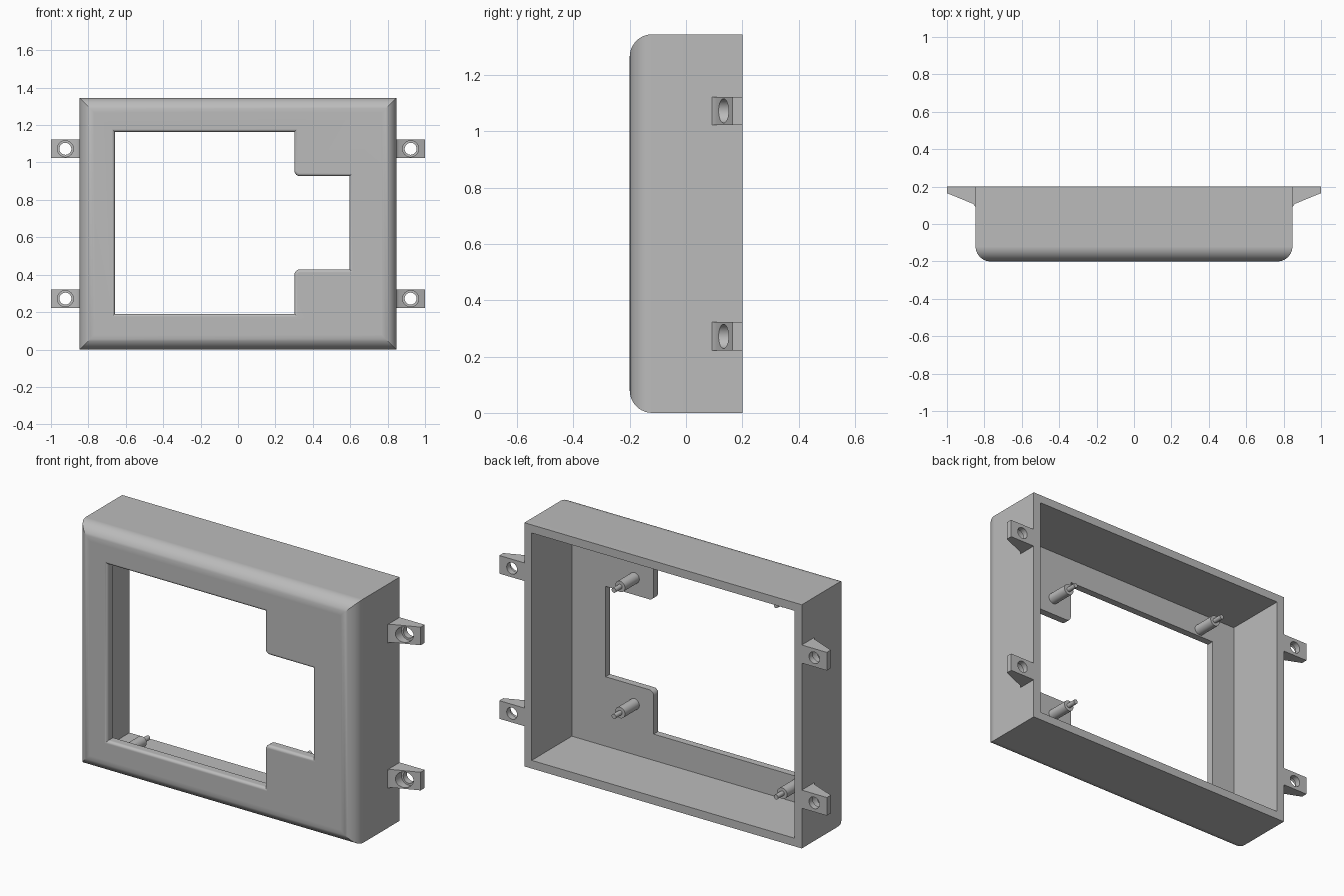
import bpy, bmesh, math
from mathutils import Vector, Matrix

cube = bpy.data.objects.get("Cube")
if cube:
    bpy.data.objects.remove(cube)

grey = bpy.data.materials.new("plain_grey")
grey.use_nodes = True
grey.diffuse_color = (0.5, 0.5, 0.5, 1)
grey.node_tree.nodes["Principled BSDF"].inputs["Base Color"].default_value = (0.5, 0.5, 0.5, 1)

W, H, D = 0.847, 1.345, 0.2      # half width, height, half depth
WALL, PLATE = 0.045, 0.05
INNER = -D + PLATE               # back surface of the front plate


def make(name, bm):
    bmesh.ops.recalc_face_normals(bm, faces=bm.faces)
    mesh = bpy.data.meshes.new(name)
    bm.to_mesh(mesh)
    bm.free()
    mesh.materials.append(grey)
    ob = bpy.data.objects.new(name, mesh)
    bpy.context.collection.objects.link(ob)
    return ob


def box(bm, lo, hi):
    lo, hi = Vector(lo), Vector(hi)
    mat = Matrix.Translation((lo + hi) / 2) @ Matrix.Diagonal((*(hi - lo), 1))
    bmesh.ops.create_cube(bm, size=1, matrix=mat)


def rod(bm, x, z, y0, y1, r, sides=32):
    mat = Matrix.Translation((x, (y0 + y1) / 2, z)) @ Matrix.Rotation(math.pi / 2, 4, 'X')
    bmesh.ops.create_cone(bm, cap_ends=True, segments=sides, radius1=r, radius2=r,
                          depth=y1 - y0, matrix=mat)


def loft(bm, rings):
    rings = [[bm.verts.new(p) for p in ring] for ring in rings]
    for a, b in zip(rings, rings[1:]):
        for i in range(len(a)):
            j = (i + 1) % len(a)
            bm.faces.new((a[i], a[j], b[j], b[i]))
    bm.faces.new(rings[0])
    bm.faces.new(rings[-1])


def cut(ob, cutter):
    cutter.hide_render = True
    mod = ob.modifiers.new("cut", 'BOOLEAN')
    mod.operation, mod.solver, mod.object = 'DIFFERENCE', 'EXACT', cutter
    bpy.context.view_layer.objects.active = ob
    bpy.ops.object.modifier_apply(modifier=mod.name)
    bpy.data.objects.remove(cutter)


def smooth(ob):
    bpy.ops.object.select_all(action='DESELECT')
    ob.select_set(True)
    bpy.context.view_layer.objects.active = ob
    bpy.ops.object.shade_smooth_by_angle(angle=math.radians(30))
    ob.modifiers.new("weighted", 'WEIGHTED_NORMAL').keep_sharp = True


def grow(pts, d):
    """Mitred outward offset of a counter-clockwise outline."""
    out = []
    for i, p in enumerate(pts):
        a, b = (p - pts[i - 1]).normalized(), (pts[(i + 1) % len(pts)] - p).normalized()
        na, nb = Vector((a.y, -a.x)), Vector((b.y, -b.x))
        out.append(p + (na + nb) * d / (1 + na.dot(nb)))
    return out


# Housing block with rounded front edges
bm = bmesh.new()
box(bm, (-W, -D, 0), (W, D, H))
front = [e for e in bm.edges if all(v.co.y < 0 for v in e.verts)]
bmesh.ops.bevel(bm, geom=front, offset=0.08, segments=10, profile=0.5, affect='EDGES')
housing = make("housing", bm)

# Open back
bm = bmesh.new()
box(bm, (-W + WALL, INNER, WALL), (W - WALL, D + 0.1, H - WALL))
cut(housing, make("cavity_cutter", bm))

# Stepped window: two blocks with rounded corners stand in on the left
L, STEP, R = -0.658, 0.302, 0.596
BOT, LOW, TOP, HIGH = 0.19, 0.428, 1.163, 0.927
c = 0.028
turn = [math.pi / 2 * i / 6 for i in range(7)]
outline = [Vector((L, BOT)), Vector((STEP, BOT))]
outline += [Vector((STEP + c - c * math.cos(t), LOW - c + c * math.sin(t))) for t in turn]
outline += [Vector((R, LOW)), Vector((R, HIGH))]
outline += [Vector((STEP + c - c * math.sin(t), HIGH + c - c * math.cos(t))) for t in turn]
outline += [Vector((STEP, TOP)), Vector((L, TOP))]
r = 0.016
levels = [(-D - 0.05, r)]
levels += [(-D + r - r * math.cos(t), r - r * math.sin(t)) for t in turn]
levels += [(INNER + 0.05, 0)]
bm = bmesh.new()
loft(bm, [[(p.x, y, p.y) for p in grow(outline, d)] for y, d in levels])
cut(housing, make("window_cutter", bm))
smooth(housing)

# Wedge mounting ears with counterbored screw holes
ear_profile = [(W - 0.02, D), (1, D), (1, 0.165), (W + 0.014, 0.108), (W, 0.092), (W - 0.02, 0.092)]
for side, label in ((1, "left"), (-1, "right")):
    for z, level in ((0.272, "lower"), (1.073, "upper")):
        bm = bmesh.new()
        loft(bm, [[(side * x, y, z + h) for x, y in ear_profile] for h in (-0.05, 0.05)])
        ear = make(f"{label}_{level}_ear", bm)
        for radius, end in ((0.043, 0.168), (0.032, 0.3)):
            bm = bmesh.new()
            rod(bm, side * 0.923, z, 0, end, radius)
            cut(ear, make("hole_cutter", bm))
        smooth(ear)

# Stepped standoff pins behind the front plate
for x, dz, label in ((0.42, 0.348, "left"), (-0.57, 0.528, "right")):
    for s, level in ((-1, "lower"), (1, "upper")):
        bm = bmesh.new()
        rod(bm, x, H / 2 + s * dz, INNER - 0.01, INNER + 0.125, 0.03)
        rod(bm, x, H / 2 + s * dz, INNER + 0.12, INNER + 0.18, 0.013, 20)
        smooth(make(f"{label}_{level}_standoff", bm))
